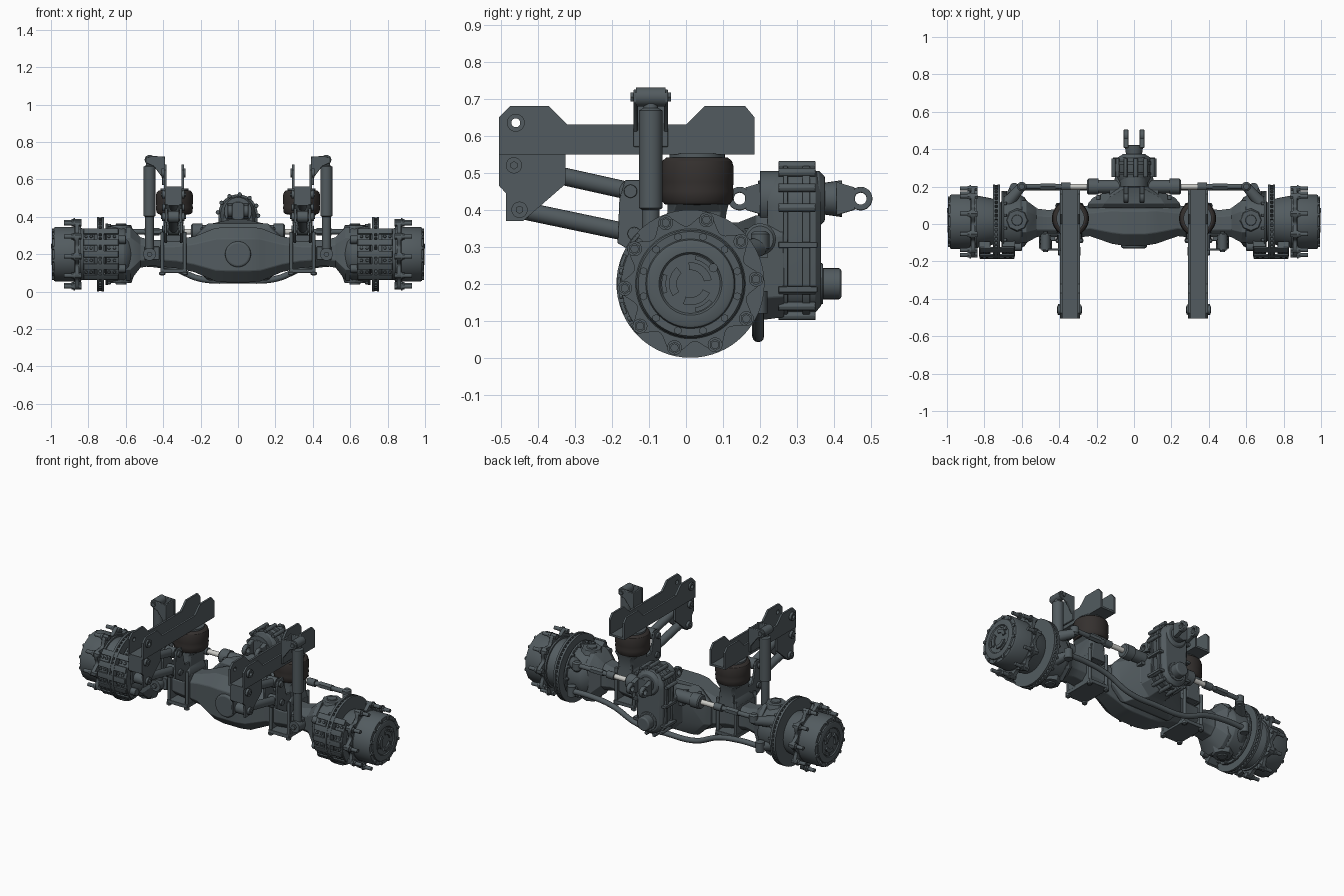
import bpy, bmesh
from math import sin, cos, pi, radians
from mathutils import Vector

if "Cube" in bpy.data.objects:
    bpy.data.objects.remove(bpy.data.objects["Cube"])

def material(name, c):
    m = bpy.data.materials.new(name)
    m.diffuse_color = (*c, 1)
    m.use_nodes = True
    m.node_tree.nodes["Principled BSDF"].inputs["Base Color"].default_value = m.diffuse_color
    return m
STEEL = material("slate_steel", (0.085, 0.105, 0.115))
RUBBER = material("dark_rubber", (0.035, 0.03, 0.028))
CHROME = material("bright_rod", (0.6, 0.6, 0.57))
HUB = Vector((0, 0.012, 0.2))
X, Y, Z = Vector((1, 0, 0)), Vector((0, 1, 0)), Vector((0, 0, 1))

def put(axis, t, u, v):
    return {'x': (t, u, v), 'y': (u, t, v), 'z': (u, v, t)}[axis]

def bridge(bm, rings, caps=True, closed=False):
    rings = [[bm.verts.new(p) for p in r] for r in rings]
    n = len(rings[0])
    for a, b in zip(rings, rings[1:] + (rings[:1] if closed else [])):
        for i in range(n):
            bm.faces.new((a[i], a[(i + 1) % n], b[(i + 1) % n], b[i]))
    if caps and not closed:
        bm.faces.new(rings[0]); bm.faces.new(rings[-1])

def lathe(bm, o, axis, prof, n=32, closed=False):
    q = Z.rotation_difference(axis)
    bridge(bm, [[Vector(o) + q @ Vector((r * cos(2 * pi * i / n), r * sin(2 * pi * i / n), h))
                 for i in range(n)] for h, r in prof], closed=closed)

def cyl(bm, p, q, r, n=20, r2=None):
    d = Vector(q) - Vector(p)
    lathe(bm, p, d.normalized(), [(0, r), (d.length, r if r2 is None else r2)], n)

def tube(bm, p, q, r, hole, n=24):
    d = Vector(q) - Vector(p)
    lathe(bm, p, d.normalized(), [(0, hole), (0, r), (d.length, r), (d.length, hole)], n, True)

def prism(bm, axis, pts, a, b):
    bridge(bm, [[put(axis, t, *p) for p in pts] for t in (a, b)])

def box(bm, x0, x1, y0, y1, z0, z1):
    prism(bm, 'x', [(y0, z0), (y1, z0), (y1, z1), (y0, z1)], x0, x1)

def loft(bm, axis, secs, k=0.5):
    """Chamfered rectangles: (position, u0, u1, v0, v1)."""
    rings = []
    for t, u0, u1, v0, v1 in secs:
        c = k * min(u1 - u0, v1 - v0) / 2
        rings.append([put(axis, t, u, v) for u, v in (
            (u0 + c, v0), (u1 - c, v0), (u1, v0 + c), (u1, v1 - c),
            (u1 - c, v1), (u0 + c, v1), (u0, v1 - c), (u0, v0 + c))])
    bridge(bm, rings)

def arc(bm, x0, x1, r0, r1, a0, a1, n=12):
    """Annular sector round the hub axis, degrees from +y."""
    rings = []
    for i in range(n + 1):
        a = radians(a0 + (a1 - a0) * i / n)
        rings.append([(x, HUB.y + r * cos(a), HUB.z + r * sin(a))
                      for x, r in ((x0, r0), (x1, r0), (x1, r1), (x0, r1))])
    bridge(bm, rings)

def on_hub(x, r, deg):
    a = radians(deg)
    return (x, HUB.y + r * cos(a), HUB.z + r * sin(a))

def part(name, build, mirror=True, mat=STEEL, bevel=0, cutter=None):
    bm = bmesh.new()
    build(bm)
    bmesh.ops.recalc_face_normals(bm, faces=bm.faces)
    me = bpy.data.meshes.new(name)
    bm.to_mesh(me)
    bm.free()
    me.materials.append(mat)
    ob = bpy.data.objects.new(name, me)
    bpy.context.collection.objects.link(ob)
    if cutter:
        m = ob.modifiers.new("holes", 'BOOLEAN')
        m.operation, m.object, m.solver = 'DIFFERENCE', cutter, 'EXACT'
    if bevel:
        m = ob.modifiers.new("bevel", 'BEVEL')
        m.width, m.segments, m.limit_method = bevel, 2, 'ANGLE'
    if mirror:
        ob.modifiers.new("mirror", 'MIRROR')
    return ob

def pipe(name, pts, r, mirror=False):
    cu = bpy.data.curves.new(name, 'CURVE')
    cu.dimensions, cu.bevel_depth, cu.bevel_resolution, cu.use_fill_caps = '3D', r, 4, True
    sp = cu.splines.new('BEZIER')
    sp.bezier_points.add(len(pts) - 1)
    for bp, p in zip(sp.bezier_points, pts):
        bp.co, bp.handle_left_type, bp.handle_right_type = p, 'AUTO', 'AUTO'
    tmp = bpy.data.objects.new(name + "_path", cu)
    bpy.context.collection.objects.link(tmp)
    me = bpy.data.meshes.new_from_object(tmp.evaluated_get(bpy.context.evaluated_depsgraph_get()))
    bpy.data.objects.remove(tmp)
    me.name = name
    me.materials.clear(); me.materials.append(STEEL)
    ob = bpy.data.objects.new(name, me)
    bpy.context.collection.objects.link(ob)
    if mirror:
        ob.modifiers.new("mirror", 'MIRROR')

# --- wheel hubs, brake discs and calipers ---
def hub(bm):
    lathe(bm, HUB, X, [(.68, .09), (.76, .125), (.84, .14), (.84, .15), (.87, .15), (.875, .146), (.975, .146),
          (.985, .141), (.985, .121), (.992, .118), (.995, .112), (.995, .085), (.989, .08), (.989, .002)], 64)
    for i in range(3):
        arc(bm, .985, .998, .037, .058, 120 * i + 10, 120 * i + 95)
        arc(bm, .985, .994, .066, .078, 120 * i + 40, 120 * i + 80, 6)
    cyl(bm, on_hub(.98, .075, 35), on_hub(1.0, .075, 35), .012)
    for i in range(12):
        cyl(bm, on_hub(.98, .131, 30 * i + 15), on_hub(.994, .131, 30 * i + 15), .011, 6)
part("wheel_hub", hub)

def flange(bm):
    pts = []
    for i in range(120):
        a = 2 * pi * i / 120
        r = .174 + .018 * cos(10 * (a - radians(4)))
        pts.append((HUB.y + r * cos(a), HUB.z + r * sin(a)))
    prism(bm, 'x', pts, .85, .872)
    for i in range(10):
        d = 36 * i + 4
        for x0, x1, r, n in ((.838, .89, .016, 6), (.872, .88, .02, 20), (.89, .93, .011, 14)):
            cyl(bm, on_hub(x0, .178, d), on_hub(x1, .178, d), r, n)
part("wheel_flange", flange)

def disc(bm):
    for x in (.717, .742):
        tube(bm, HUB + X * x, HUB + X * (x + .013), .2, .1, 64)
    for i in range(48):
        arc(bm, .728, .744, .11, .196, 7.5 * i, 7.5 * i + 3, 1)
part("brake_disc", disc)

def caliper(bm):
    arc(bm, .635, .705, .125, .187, 135, 225)
    arc(bm, .768, .83, .142, .187, 138, 222)
    for a in (136, 156, 175, 195, 214):
        arc(bm, .64, .825, .188, .198, a, a + 10, 3)
    for a in (145, 165, 185, 205):
        for x in (.66, .69, .785, .812):
            cyl(bm, on_hub(x, .18, a + 5), on_hub(x, .195, a + 5), .009, 6)
    for a in (150, 210):
        cyl(bm, on_hub(.6, .155, a), on_hub(.65, .155, a), .022)
part("brake_caliper", caliper, bevel=.002)

# --- axle housing ---
def housing(bm):
    half = [(.06, -.115, .13, .05, .345), (.12, -.105, .13, .055, .34), (.235, -.065, .1, .105, .295),
            (.33, -.075, .085, .125, .28), (.46, -.065, .075, .138, .275), (.54, -.07, .085, .125, .295),
            (.58, -.09, .11, .11, .31)]
    loft(bm, 'x', [(-s[0], *s[1:]) for s in reversed(half)] + half)
part("axle_housing", housing, False, bevel=.004)

def diff_cover(bm):
    lathe(bm, (0, 0, .2), -Y, [(.1, .07), (.125, .068), (.13, .06), (.13, .002)], 40)
    loft(bm, 'y', [(.085, -.245, .245, .07, .34), (.11, -.245, .245, .06, .365), (.14, -.22, .22, .07, .365),
                   (.19, -.11, .11, .1, .385), (.265, -.1, .1, .11, .385)], .55)
    for i in range(8):
        x = -.19 + .38 * i / 7
        cyl(bm, (x, .13, .335), (x, .155, .335), .011, 6)
part("differential_carrier", diff_cover, False, bevel=.003)

# --- steering knuckles ---
def knuckle(bm):
    lathe(bm, HUB, X, [(.565, .1), (.585, .13), (.61, .146), (.66, .148), (.695, .15), (.695, .165), (.708, .165), (.71, .1)], 24)
    loft(bm, 'x', [(.52, -.07, .085, .13, .29), (.575, -.1, .125, .06, .345), (.6, -.1, .125, .06, .345)])
    for s in (1, -1):
        lathe(bm, (.625, .02, .2), Z * s, [(.1, .075), (.14, .06), (.155, .055), (.155, .002)], 8)
        lathe(bm, (.625, .02, .2), Z * s, [(.15, .03), (.163, .028), (.163, .002)], 24)
    for i in range(14):
        d = 360 / 14 * i
        cyl(bm, on_hub(.68, .157, d), on_hub(.697, .157, d), .009, 6)
part("steering_knuckle", knuckle, bevel=.002)

# --- transfer case with input yokes and output stub ---
def stadium(g):
    up = [((.105 + g) * cos(radians(a)), .415 + (.105 + g) * sin(radians(a))) for a in range(-5, 186, 10)]
    lo = [((.098 + g) * cos(radians(a)), .208 + (.098 + g) * sin(radians(a))) for a in range(185, 356, 10)]
    return up + lo
def case(bm):
    bridge(bm, [[(x, y, z) for x, z in stadium(g)] for y, g in
                ((.22, -.03), (.255, -.012), (.35, -.012), (.365, -.03))])
    prism(bm, 'y', stadium(0), .262, .275)
    prism(bm, 'y', stadium(0), .315, .335)
    for x, z in stadium(0)[::3]:
        cyl(bm, (x * 1.03, .25, z), (x * 1.03, .35, z), .012, 8)
    lathe(bm, (0, 0, .43), Y, [(.2, .055), (.2, .075), (.36, .075), (.375, .06), (.375, .04)])
    lathe(bm, (0, 0, .2), Y, [(.34, .06), (.37, .055), (.37, .042), (.415, .042), (.42, .036), (.42, .002)])
    for z in (.185, .305):
        box(bm, -.112, .112, .25, .355, z - .008, z + .008)
part("transfer_case", case, False, bevel=.002)

def yoke(y0, d):
    def build(bm):
        cyl(bm, (0, y0, .43), (0, y0 + d * .055, .43), .042, 24, .05)
        for s in (1, -1):
            prism(bm, 'x', [(y0 + d * .04, .385), (y0 + d * .04, .475), (y0 + d * .09, .46), (y0 + d * .09, .4)],
                  s * .03, s * .056)
            tube(bm, (s * .03, y0 + d * .105, .43), (s * .056, y0 + d * .105, .43), .032, .016)
    return build
part("rear_yoke", yoke(.367, 1), False, bevel=.003)
part("front_yoke", yoke(.25, -1), False, bevel=.003)

# --- steering cylinder, rods and links ---
def steer_cyl(bm):
    lathe(bm, (0, .2, .32), X, [(0, .036), (.19, .036), (.19, .043), (.243, .043), (.25, .036), (.25, .014)])
    box(bm, .08, .13, .12, .22, .27, .35)
part("steering_cylinder", steer_cyl)
part("cylinder_rod", lambda bm: cyl(bm, (.24, .2, .32), (.36, .2, .32), .015), mat=CHROME)
def tie(bm):
    cyl(bm, (.34, .2, .32), (.39, .2, .32), .022)
    cyl(bm, (.38, .2, .32), (.6, .2, .32), .014)
    cyl(bm, (.42, .2, .32), (.5, .2, .32), .02, 6)
    lathe(bm, (.6, .2, .285), Z, [(0, .015), (.01, .025), (.05, .025), (.058, .015)])
    cyl(bm, (.6, .2, .3), (.68, .11, .28), .025, 12, .035)
part("tie_rod", tie)
pipe("drop_tie_bar", [(x, .195, z) for x, z in ((-.64, .15), (-.5, .15), (-.36, .13), (-.2, .068), (0, .06),
                                                (.2, .068), (.36, .13), (.5, .15), (.64, .15))], .016)
def bar_end(bm):
    cyl(bm, (.64, .195, .12), (.64, .195, .18), .025)
    cyl(bm, (.64, .195, .15), (.68, .1, .13), .022, 12, .035)
part("tie_bar_end", bar_end)

# --- chassis channels with hanger brackets ---
cut = part("hole_cutter", lambda bm: cyl(bm, (.2, -.46, .635), (.5, -.46, .635), .013), False)
cut.hide_render = True
cut.hide_set(True)
RAIL = [(-.505, .55), (-.505, .65), (-.475, .68), (-.37, .68), (-.32, .63), (0, .63), (.05, .68), (.16, .68),
        (.185, .65), (.185, .55)]
HANG = [(-.505, .555), (-.505, .465), (-.487, .445), (-.487, .37), (-.44, .37), (-.325, .47), (-.325, .555)]
for nm, x in (("inner", .29), ("outer", .383)):
    part(nm + "_rail_plate", lambda bm: prism(bm, 'x', RAIL, x, x + .012), cutter=cut)
part("rail_floor", lambda bm: box(bm, .291, .394, -.504, .184, .55, .562))
def hanger(bm):
    for x in (.3, .378):
        prism(bm, 'x', HANG, x, x + .012)
    box(bm, .302, .388, -.503, -.493, .46, .555)
    for y, z in ((-.465, .52), (-.45, .4)):
        cyl(bm, (.285, y, z), (.405, y, z), .022)
        cyl(bm, (.278, y, z), (.412, y, z), .011, 6)
    for x in (.28, .395):
        tube(bm, (x, -.46, .635), (x + .015, -.46, .635), .024, .012)
part("link_hanger", hanger)

# --- trailing links and axle seats ---
def links(bm):
    for (y0, z0), (y1, z1) in (((-.465, .52), (-.15, .45)), ((-.45, .4), (-.14, .335))):
        cyl(bm, (.345, y0, z0), (.345, y1, z1), .024)
        for y, z in ((y0, z0), (y1, z1)):
            cyl(bm, (.315, y, z), (.375, y, z), .031, 24)
part("trailing_links", links)
def seat(bm):
    for x in (.297, .38):
        prism(bm, 'x', [(-.185, .31), (-.18, .43), (-.165, .48), (-.12, .48), (-.09, .36), (.1, .36), (.1, .26), (-.1, .26)],
              x, x + .013)
    for y, z in ((-.15, .45), (-.14, .335)):
        cyl(bm, (.285, y, z), (.405, y, z), .018)
    loft(bm, 'z', [(.265, .28, .41, -.095, .105), (.3, .28, .41, -.095, .105), (.33, .295, .395, -.06, .1),
                   (.395, .29, .4, -.05, .11), (.415, .27, .42, -.05, .115)], .3)
    box(bm, .275, .415, -.1, .11, .1, .122)
    for x in (.285, .405):
        for y in (-.088, .098):
            cyl(bm, (x, y, .085), (x, y, .32), .01, 12)
            cyl(bm, (x, y, .09), (x, y, .104), .017, 6)
        box(bm, x - .006, x + .006, -.09, .1, .12, .29)
part("axle_seat", seat, bevel=.002)

# --- air springs ---
part("air_spring", lambda bm: lathe(bm, (.34, .03, 0), Z, [(.412, .07), (.415, .088), (.425, .096), (.45, .099), (.462, .097),
     (.475, .099), (.515, .099), (.532, .094), (.541, .083), (.543, .06)], 48), mat=RUBBER)
part("air_spring_cap", lambda bm: cyl(bm, (.34, .03, .54), (.34, .03, .552), .075, 40))

# --- shock absorbers ---
def shock(bm):
    lathe(bm, (.473, -.095, 0), Z, [(.2, .02), (.24, .024), (.4, .024), (.405, .032), (.668, .032), (.675, .02), (.7, .018)])
    cyl(bm, (.473, -.135, .705), (.473, -.055, .705), .026)
    cyl(bm, (.473, -.15, .705), (.473, -.04, .705), .014, 6)
    cyl(bm, (.473, -.13, .2), (.473, -.03, .2), .034)
    cyl(bm, (.473, -.145, .2), (.473, .0, .2), .015, 6)
part("shock_absorber", shock)
def bracket(bm):
    for y in (-.142, -.06):
        prism(bm, 'y', [(.39, .59), (.39, .722), (.46, .725), (.495, .715), (.495, .69), (.45, .67)], y, y + .012)
    box(bm, .394, .406, -.142, -.048, .57, .72)
    box(bm, .42, .5, -.09, .0, .17, .24)
part("shock_bracket", bracket, bevel=.003)

# --- smooth round surfaces, keep hard edges ---
bpy.ops.object.select_all(action='DESELECT')
for ob in bpy.context.scene.objects:
    if ob.type == 'MESH' and ob != cut:
        ob.select_set(True)
        bpy.context.view_layer.objects.active = ob
bpy.ops.object.shade_smooth_by_angle(angle=radians(32))
